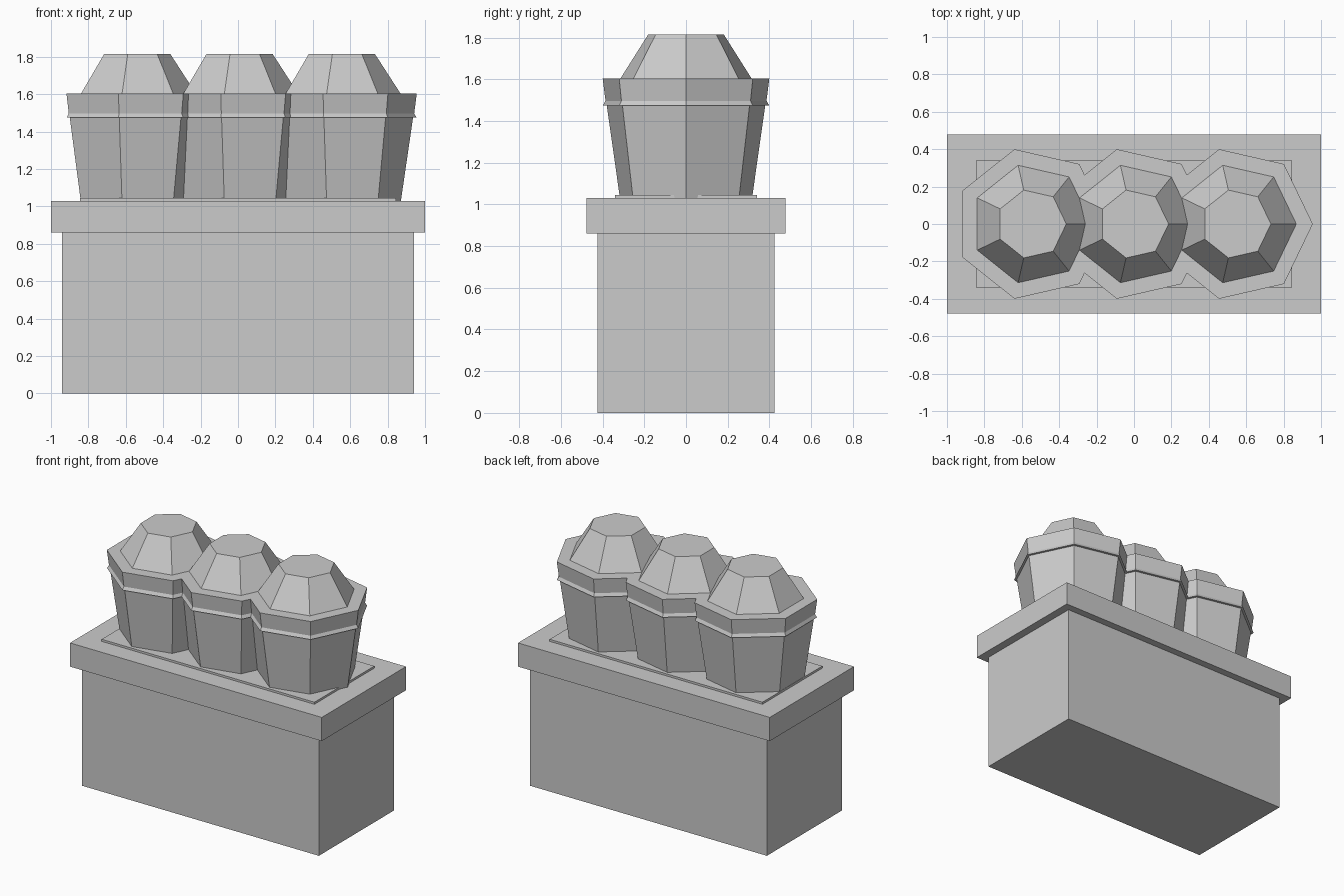
import bpy, bmesh
from math import cos, sin, tau

cube = bpy.data.objects.get("Cube")
if cube:
    bpy.data.objects.remove(cube, do_unlink=True)

grey = bpy.data.materials.new("plain_grey")
grey.use_nodes = True
colour = (0.6, 0.6, 0.6, 1)
grey.diffuse_color = colour
grey.node_tree.nodes["Principled BSDF"].inputs["Base Color"].default_value = colour


def finish(name, bm):
    bmesh.ops.recalc_face_normals(bm, faces=bm.faces)
    mesh = bpy.data.meshes.new(name)
    bm.to_mesh(mesh)
    bm.free()
    mesh.materials.append(grey)
    obj = bpy.data.objects.new(name, mesh)
    bpy.context.collection.objects.link(obj)
    return obj


def box(name, half_x, half_y, bottom, top):
    bm = bmesh.new()
    bmesh.ops.create_cube(bm, size=2)
    for v in bm.verts:
        v.co = (v.co.x * half_x, v.co.y * half_y, top if v.co.z > 0 else bottom)
    return finish(name, bm)


def lathe(name, x, profile, sides=7):
    """Closed faceted solid from (radius, height) rings, one corner facing +x."""
    bm = bmesh.new()
    rings = [[bm.verts.new((x + r * cos(tau * i / sides), r * sin(tau * i / sides), z))
              for i in range(sides)] for r, z in profile]
    for low, high in zip(rings, rings[1:]):
        for i in range(sides):
            j = (i + 1) % sides
            bm.faces.new((low[i], low[j], high[j], high[i]))
    bm.faces.new(rings[0])
    bm.faces.new(rings[-1])
    return finish(name, bm)


# Pedestal, overhanging slab and thin tray
box("pedestal", 0.94, 0.425, 0, 0.86)
box("pedestal_slab", 1.0, 0.478, 0.86, 1.03)
box("tray", 0.845, 0.34, 1.03, 1.045)

# Tapered cup, flared lip, flat rim and domed lid in one outline
cup_profile = [(0.325, 1.03), (0.39, 1.475), (0.409, 1.475), (0.396, 1.497),
               (0.41, 1.605), (0.322, 1.605), (0.186, 1.815)]
for side, x in (("right", -0.548), ("middle", -0.001), ("left", 0.546)):
    lathe(side + "_cup", x, cup_profile)
